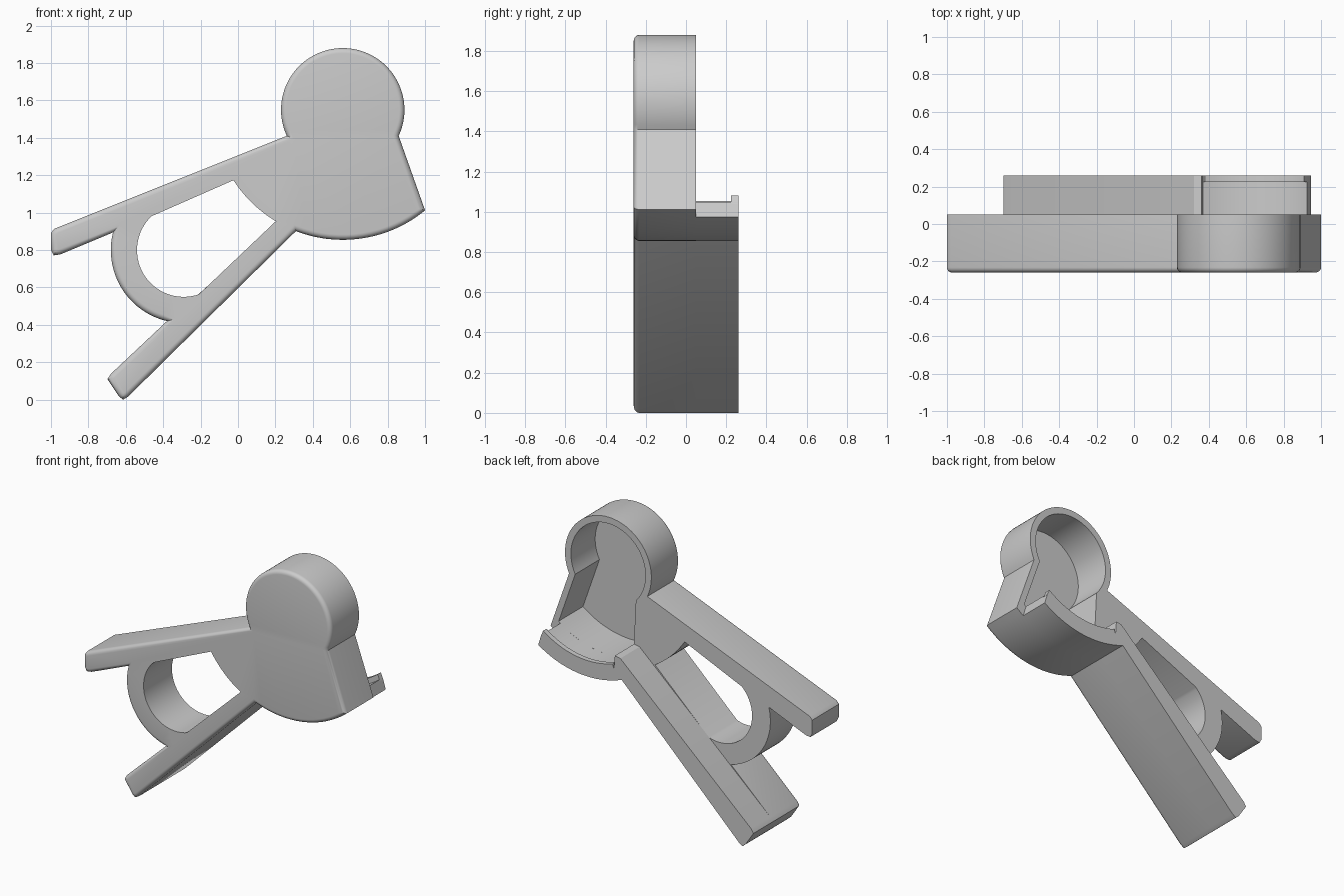
import bpy, bmesh, math
from mathutils import Vector

cube = bpy.data.objects.get("Cube")
if cube:
    bpy.data.objects.remove(cube, do_unlink=True)

grey = bpy.data.materials.new("plain_grey")
grey.use_nodes = True
GREY = (0.6, 0.6, 0.6, 1)
grey.diffuse_color = GREY
for node in grey.node_tree.nodes:
    if node.type == 'BSDF_PRINCIPLED':
        node.inputs["Base Color"].default_value = GREY

HEAD = (0.56, 1.55)     # shared centre of head and fan
RING = (-0.29, 0.80)    # centre of the finger ring
FAN_R, FAN_INNER = 0.695, 0.62
FRONT, MID, BACK = -0.26, 0.05, 0.26
ROUND = 0.028           # radius of the rounded front rim


def arc(centre, r, a0, a1, n=32):
    """Points (x, z) on a circle between two angles in degrees."""
    angles = [math.radians(a0 + (a1 - a0) * i / n) for i in range(n + 1)]
    return [(centre[0] + r * math.cos(a), centre[1] + r * math.sin(a)) for a in angles]


def inset(outline, d):
    """Move a counter-clockwise outline inwards by d with mitred corners."""
    pts = [Vector(p) for p in outline]
    result = []
    for i, p in enumerate(pts):
        a = (p - pts[i - 1]).normalized()
        b = (pts[(i + 1) % len(pts)] - p).normalized()
        na, nb = Vector((-a.y, a.x)), Vector((-b.y, b.x))
        result.append(p + (na + nb) * d / (1 + na.dot(nb)))
    return result


def loop(bm, outline, y):
    return [bm.verts.new((x, y, z)) for x, z in outline]


def wall(bm, a, b):
    """Quads between two loops of equal length."""
    for i in range(len(a)):
        bm.faces.new((a[i - 1], a[i], b[i], b[i - 1]))


def cap(bm, loops):
    """Flat face bounded by the first loop, with the others as holes."""
    edges = [bm.edges.get((lp[i - 1], lp[i])) for lp in loops for i in range(len(lp))]
    bmesh.ops.triangle_fill(bm, edges=edges, use_beauty=True, normal=(0, 1, 0))


def finish(bm, name):
    bmesh.ops.recalc_face_normals(bm, faces=bm.faces)
    mesh = bpy.data.meshes.new(name)
    bm.to_mesh(mesh)
    bm.free()
    obj = bpy.data.objects.new(name, mesh)
    obj.data.materials.append(grey)
    bpy.context.collection.objects.link(obj)
    bpy.ops.object.select_all(action='DESELECT')
    obj.select_set(True)
    bpy.context.view_layer.objects.active = obj
    bpy.ops.object.shade_smooth_by_angle(angle=math.radians(30))


def prism(name, outline, y0, y1):
    bm = bmesh.new()
    a, b = loop(bm, outline, y0), loop(bm, outline, y1)
    wall(bm, a, b)
    cap(bm, [a])
    cap(bm, [b])
    finish(bm, name)


# Rounded tips of the two arms
upper_tip = [(-0.98, 0.915), (-1.0, 0.893), (-1.0, 0.80), (-0.985, 0.772), (-0.95, 0.777)]
lower_tip = [(-0.68, 0.138), (-0.698, 0.11), (-0.638, 0.02), (-0.615, 0), (-0.588, 0.016)]

# Outlines of the front shell, the opening between the arms and the rear hollow
outer = (arc(HEAD, 0.33, -25, 205, 56) + upper_tip
         + arc(RING, 0.39, 166, 256.7, 24) + lower_tip
         + arc(HEAD, FAN_R, -111.1, -50.7, 16))
opening = arc(HEAD, FAN_R, 212.8, 239, 10) + arc(RING, 0.25, 288.8, 133.6, 40)
hollow = arc(HEAD, 0.285, -27.8, 222, 56) + arc(HEAD, FAN_INNER, -108, -52.4, 16)

# Front shell: head, fan, both arms and ring, with a rounded front rim
bm = bmesh.new()
STEPS = 5
rims = []
for k in range(STEPS + 1):
    t = math.pi / 2 * k / STEPS
    rims.append(loop(bm, inset(outer, ROUND * (1 - math.sin(t))),
                     FRONT + ROUND * (1 - math.cos(t))))
rims.append(loop(bm, outer, MID))
for a, b in zip(rims, rims[1:]):
    wall(bm, a, b)
open_front, open_back = loop(bm, opening, FRONT), loop(bm, opening, MID)
wall(bm, open_front, open_back)
floor, mouth = loop(bm, hollow, FRONT + 0.045), loop(bm, hollow, MID)
wall(bm, floor, mouth)
cap(bm, [rims[0], open_front])
cap(bm, [rims[-1], open_back, mouth])
cap(bm, [floor])
finish(bm, "front_shell")

# Rear half of the lower arm, continuing into the curved shelf
prism("rear_arm_and_shelf",
      lower_tip + arc(HEAD, FAN_R, -111.1, -56.1)
      + arc(HEAD, FAN_INNER, -54, -108) + [(0.362, 1.055), (0.32, 1.047)],
      MID, BACK)

# Raised lip along the rear edge of the shelf
prism("shelf_lip",
      arc(HEAD, FAN_INNER + 0.01, -108, -54.2) + arc(HEAD, 0.585, -53.3, -108),
      BACK - 0.035, BACK)
